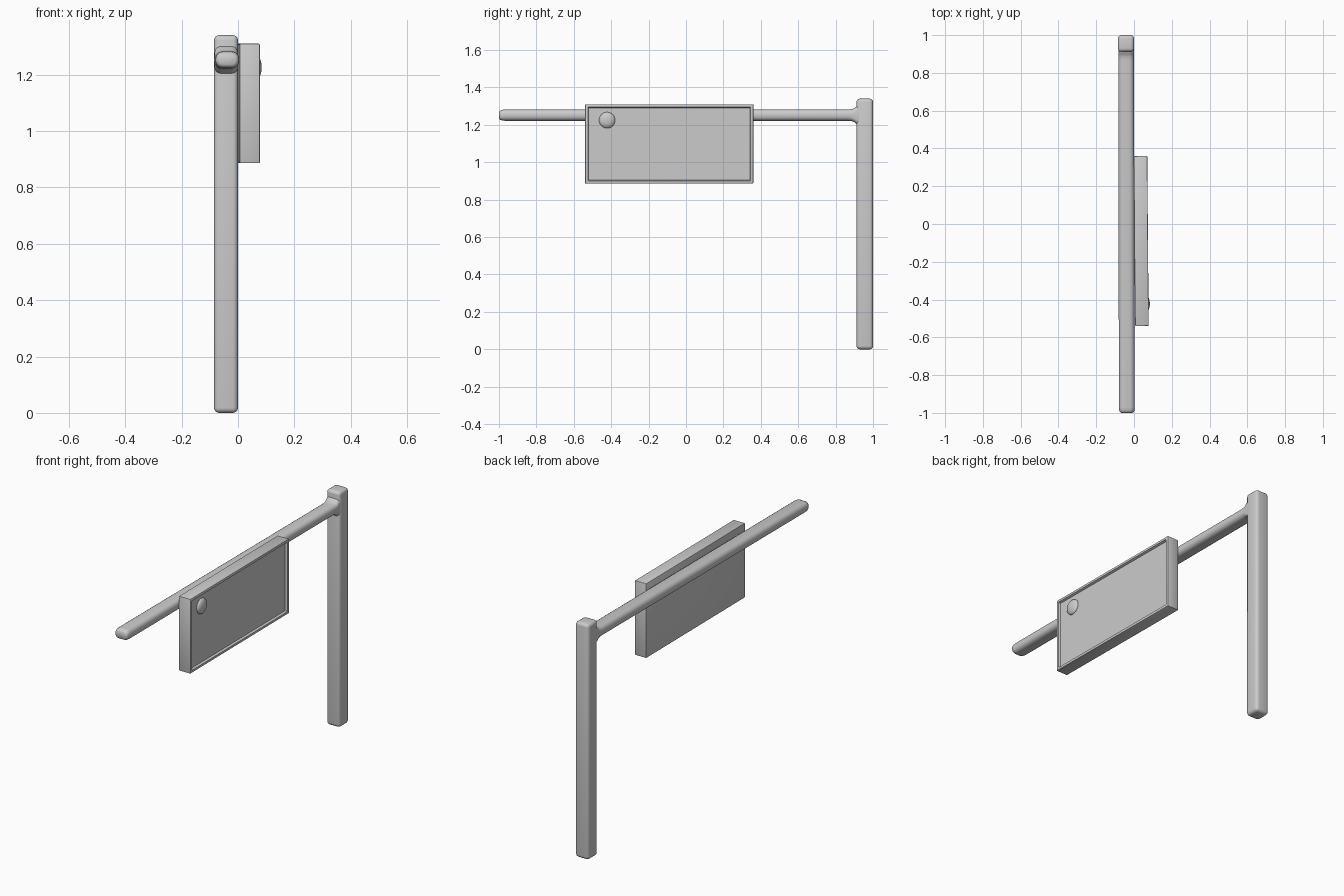
import bpy, bmesh, math
from mathutils import Matrix, Vector

if "Cube" in bpy.data.objects:
    bpy.data.objects.remove(bpy.data.objects["Cube"])


def finish(bm, name, angle=40):
    bmesh.ops.recalc_face_normals(bm, faces=bm.faces)
    me = bpy.data.meshes.new(name)
    bm.to_mesh(me)
    bm.free()
    ob = bpy.data.objects.new(name, me)
    bpy.context.collection.objects.link(ob)
    bpy.context.view_layer.objects.active = ob
    ob.select_set(True)
    bpy.ops.object.shade_smooth_by_angle(angle=math.radians(angle))
    ob.select_set(False)
    return ob


def box(size, centre):
    bm = bmesh.new()
    bmesh.ops.create_cube(bm, size=1)
    bmesh.ops.scale(bm, vec=size, verts=bm.verts)
    bmesh.ops.translate(bm, vec=centre, verts=bm.verts)
    return bm


def rounded_ring(bm, x, y, z, hx, hz, r, steps=5):
    """Rounded rectangle in the xz plane at the given y."""
    verts = []
    for k, (sx, sz) in enumerate([(1, 1), (-1, 1), (-1, -1), (1, -1)]):
        for i in range(steps):
            a = math.pi / 2 * (k + i / (steps - 1))
            verts.append(bm.verts.new((x + sx * (hx - r) + r * math.cos(a), y,
                                       z + sz * (hz - r) + r * math.sin(a))))
    return verts


# Upright post with softened edges
bm = box((0.085, 0.088, 1.34), (-0.0425, 0.956, 0.67))
bmesh.ops.bevel(bm, geom=bm.edges[:], offset=0.018, segments=4,
                profile=0.5, affect='EDGES')
finish(bm, "post")

# Horizontal arm: rounded tip, flared root blending into the post
sections = [(-1.0, 0.030, 0.017, 0.016), (-0.995, 0.037, 0.024, 0.021),
            (-0.985, 0.041, 0.028, 0.024), (-0.97, 0.042, 0.030, 0.025),
            (0.865, 0.041, 0.030, 0.025), (0.885, 0.041, 0.032, 0.025),
            (0.900, 0.041, 0.037, 0.024), (0.912, 0.041, 0.048, 0.022),
            (0.940, 0.040, 0.050, 0.022)]
bm = bmesh.new()
rings = [rounded_ring(bm, -0.040 - 0.002 * y, y, 1.252, hx, hz, r)
         for y, hx, hz, r in sections]
for a, b in zip(rings, rings[1:]):
    for i in range(len(a)):
        j = (i + 1) % len(a)
        bm.faces.new((a[i], a[j], b[j], b[i]))
bm.faces.new(rings[0])
bm.faces.new(rings[-1])
finish(bm, "arm", 60)

# Sign panel with a raised rim, turned very slightly about z
turn = Matrix.Translation((0.038, -0.09, 1.098)) @ Matrix.Rotation(0.0085, 4, 'Z')
bm = box((0.072, 0.90, 0.424), (0, 0, 0))
bmesh.ops.bevel(bm, geom=bm.edges[:], offset=0.004, segments=2,
                profile=0.5, affect='EDGES')
bm.faces.ensure_lookup_table()
front = max(bm.faces, key=lambda f: f.calc_center_median().x + f.calc_area())
bm.normal_update()
front = max((f for f in bm.faces if f.normal.x > 0.9), key=lambda f: f.calc_area())
bmesh.ops.inset_region(bm, faces=[front], thickness=0.015)
bmesh.ops.inset_region(bm, faces=[front], thickness=0.006, depth=-0.012)
panel = finish(bm, "sign_panel", 30)
panel.matrix_world = turn

# Domed round button in the upper corner
bm = bmesh.new()
bmesh.ops.create_uvsphere(bm, u_segments=32, v_segments=16, radius=1)
bmesh.ops.scale(bm, vec=(0.019, 0.043, 0.043), verts=bm.verts)
bmesh.ops.translate(bm, vec=(0.024, -0.332, 0.127), verts=bm.verts)
button = finish(bm, "round_button", 60)
button.matrix_world = turn
